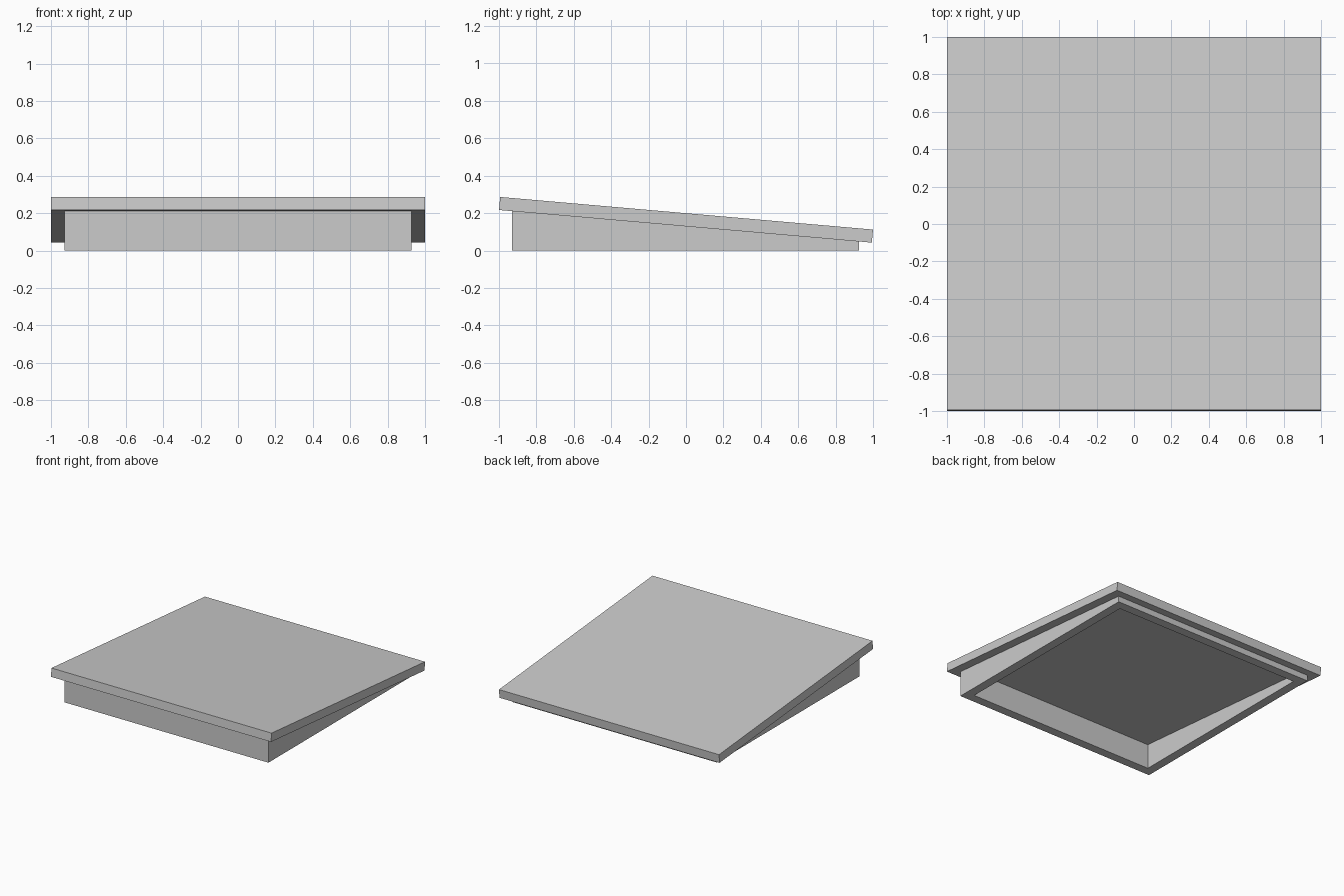
import bpy, bmesh, math
from mathutils import Matrix

if "Cube" in bpy.data.objects:
    bpy.data.objects.remove(bpy.data.objects["Cube"])

TILT = math.radians(5)
THICK = 0.07         # panel thickness
MID_Z = 0.1295       # height of the panel underside at the centre
OUTER, INNER = 0.927, 0.853

grey = bpy.data.materials.new("light_grey")
grey.use_nodes = True
colour = (0.6, 0.6, 0.6, 1)
grey.diffuse_color = colour
grey.node_tree.nodes["Principled BSDF"].inputs["Base Color"].default_value = colour


def add_object(name, bm):
    bmesh.ops.recalc_face_normals(bm, faces=bm.faces)
    mesh = bpy.data.meshes.new(name)
    bm.to_mesh(mesh)
    bm.free()
    mesh.materials.append(grey)
    obj = bpy.data.objects.new(name, mesh)
    bpy.context.collection.objects.link(obj)
    return obj


# Sloping top panel
bm = bmesh.new()
bmesh.ops.create_cube(bm, size=1, matrix=Matrix.Diagonal((2, 2, THICK, 1)))
panel = add_object("sloping_panel", bm)
panel.rotation_euler.x = -TILT
panel.location.z = MID_Z + THICK / 2

# Hollow square base, its upper edge cut to the slope of the panel
bm = bmesh.new()
corners = [(-1, -1), (1, -1), (1, 1), (-1, 1)]


def ring(half, top):
    verts = []
    for sx, sy in corners:
        y = sy * half - 0.002
        z = MID_Z - math.tan(TILT) * y if top else 0
        verts.append(bm.verts.new((sx * half, y, z)))
    return verts


loops = [ring(OUTER, False), ring(OUTER, True), ring(INNER, True), ring(INNER, False)]
for a, b in zip(loops, loops[1:] + loops[:1]):
    for i in range(4):
        j = (i + 1) % 4
        bm.faces.new((a[i], a[j], b[j], b[i]))
add_object("base_frame", bm)
